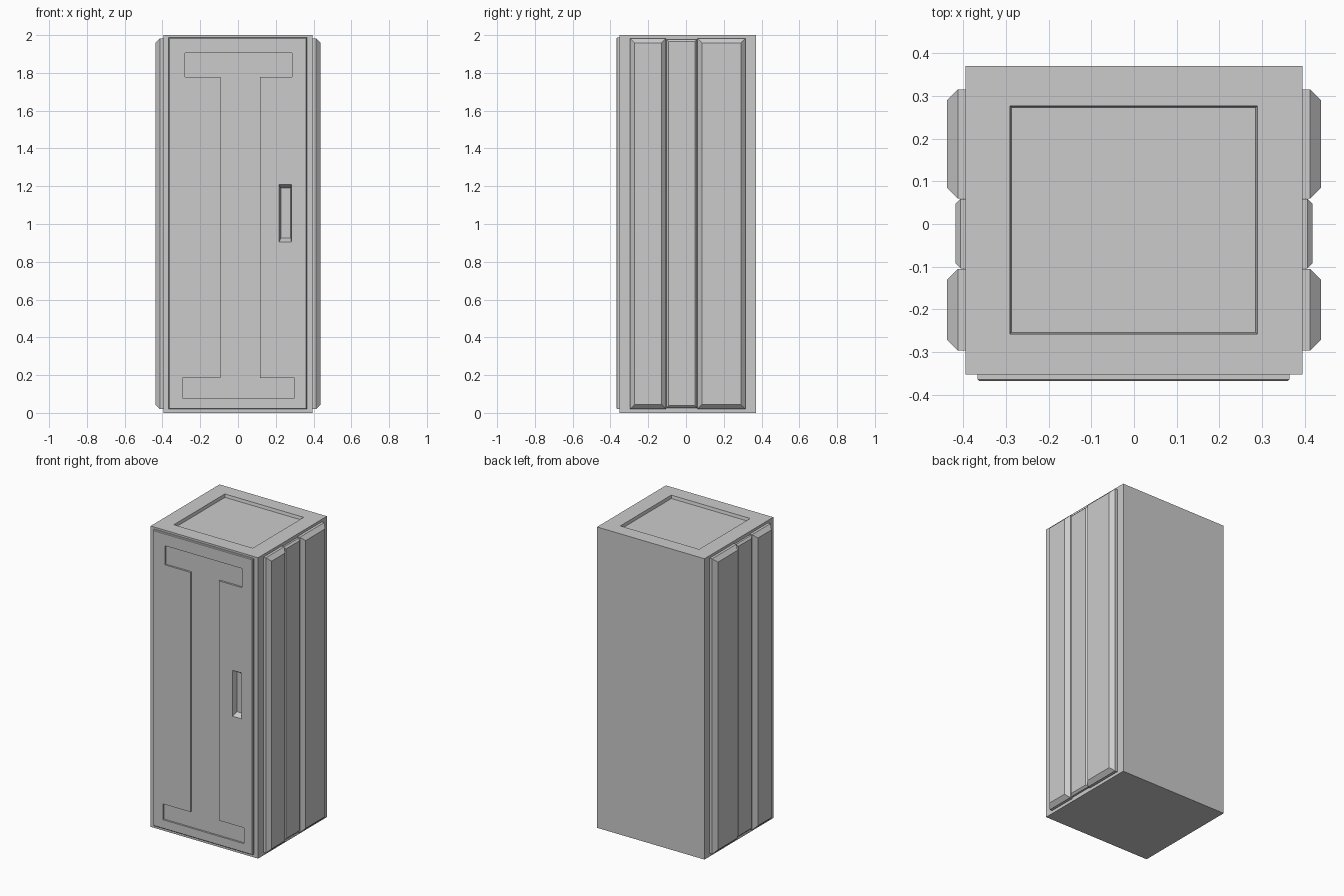
import bpy, bmesh

if "Cube" in bpy.data.objects:
    bpy.data.objects.remove(bpy.data.objects["Cube"])


def rect(axis, d, a0, a1, b0, b1):
    """Rectangle at depth d on an axis; a and b are the other two axes in order."""
    pts = []
    for a, b in ((a0, b0), (a1, b0), (a1, b1), (a0, b1)):
        p = [a, b]
        p.insert(axis, d)
        pts.append(p)
    return pts


def loft(name, rings):
    """Closed solid skinned through matching rings of points."""
    bm = bmesh.new()
    loops = [[bm.verts.new(p) for p in ring] for ring in rings]
    n = len(loops[0])
    for lo, hi in zip(loops, loops[1:]):
        for i in range(n):
            j = (i + 1) % n
            bm.faces.new((lo[i], lo[j], hi[j], hi[i]))
    bm.faces.new(loops[0])
    bm.faces.new(loops[-1])
    bmesh.ops.recalc_face_normals(bm, faces=bm.faces)
    me = bpy.data.meshes.new(name)
    bm.to_mesh(me)
    bm.free()
    ob = bpy.data.objects.new(name, me)
    bpy.context.collection.objects.link(ob)
    return ob


def cut(cutter, *targets):
    """Subtract the cutter from each target, then remove it."""
    cutter.hide_render = True
    for ob in targets:
        mod = ob.modifiers.new("recess", 'BOOLEAN')
        mod.operation = 'DIFFERENCE'
        mod.solver = 'EXACT'
        mod.object = cutter
        bpy.context.view_layer.objects.active = ob
        bpy.ops.object.modifier_apply(modifier=mod.name)
    bpy.data.objects.remove(cutter)


X, Y, Z = 0, 1, 2

# Cabinet body with a shallow recessed lid
body = loft("body", [rect(Z, z, -0.395, 0.395, -0.353, 0.37) for z in (0, 2)])
outer = (-0.291, 0.289, -0.258, 0.277)
inner = (-0.287, 0.285, -0.254, 0.273)
cut(loft("lid_cutter", [rect(Z, 2.1, *outer), rect(Z, 1.999, *outer),
                        rect(Z, 1.98, *inner)]), body)

# Door slab with a fine edge chamfer
edge = (-0.367, 0.364, 0.02, 1.987)
door = loft("door", [rect(Y, -0.352, *edge), rect(Y, -0.364, *edge),
                     rect(Y, -0.368, -0.363, 0.360, 0.024, 1.983)])

# I-shaped recess in the door
profile = [(-0.295, 0.08), (0.30, 0.08), (0.30, 0.185), (0.117, 0.185),
           (0.117, 1.778), (0.287, 1.778), (0.287, 1.905), (-0.28, 1.905),
           (-0.28, 1.778), (-0.093, 1.778), (-0.093, 0.185), (-0.295, 0.185)]
cut(loft("door_cutter", [[(x, y, z) for x, z in profile]
                         for y in (-0.4, -0.356)]), door)

# Tapered finger-pull recess, running through the door into the body
pull = (0.217, 0.283, 0.905, 1.21)
cut(loft("pull_cutter", [rect(Y, -0.4, *pull), rect(Y, -0.367, *pull),
                         rect(Y, -0.335, 0.227, 0.279, 0.925, 1.19)]),
    door, body)

# Chamfered side panels, mirrored to the left side
# name, y0, y1, z0, z1, base x, outer x, chamfer inset
panels = [("front_side_panel", -0.297, -0.105, 0.02, 1.983, 0.413, 0.438, 0.025),
          ("middle_side_panel", -0.104, 0.059, 0.027, 1.978, 0.407, 0.419, 0.012),
          ("rear_side_panel", 0.06, 0.315, 0.02, 1.983, 0.413, 0.438, 0.025)]
for name, y0, y1, z0, z1, base, out, c in panels:
    ob = loft(name, [rect(X, 0.39, y0, y1, z0, z1),
                     rect(X, base, y0, y1, z0, z1),
                     rect(X, out, y0 + c, y1 - c, z0 + c, z1 - c)])
    ob.modifiers.new("mirror", 'MIRROR')
